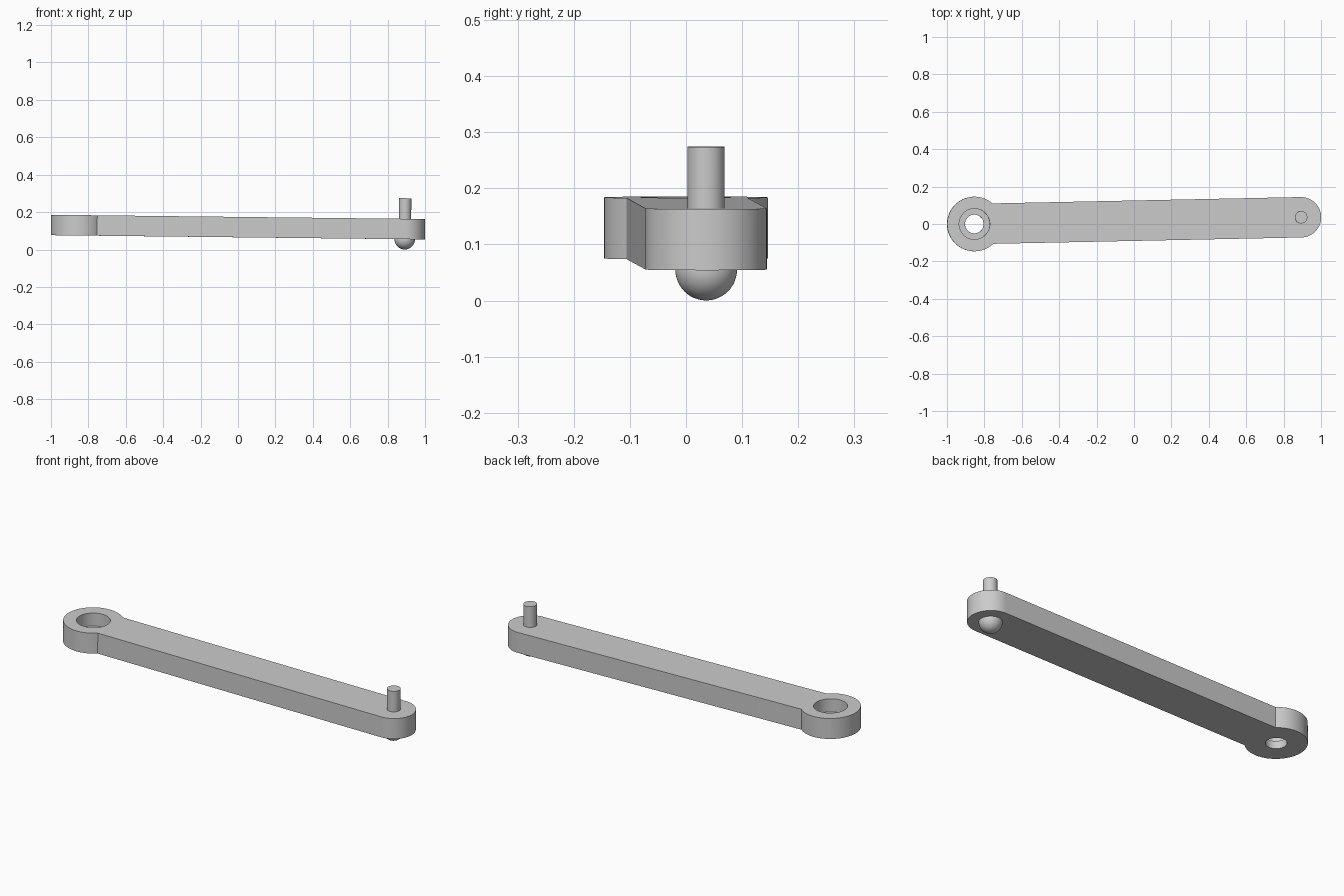
import bpy
import bmesh
from math import radians, asin, sin, cos, pi
from mathutils import Matrix

cube = bpy.data.objects.get("Cube")
if cube:
    bpy.data.objects.remove(cube)

THICK = 0.109        # plate thickness
HUB_R = 0.146        # round eye at the socket end
ARM_R = 0.108        # half width of the bar and radius of its tip
LENGTH = 1.746       # eye centre to pin centre

# The whole link leans slightly sideways and downward
PLACE = (Matrix.Translation((-0.854, 0, 0.075))
         @ Matrix.Rotation(0.0206, 4, 'Z') @ Matrix.Rotation(0.0113, 4, 'Y'))

grey = bpy.data.materials.new("plain grey")
grey.use_nodes = True
grey.diffuse_color = (0.6, 0.6, 0.6, 1)
grey.node_tree.nodes["Principled BSDF"].inputs["Base Color"].default_value = (0.6, 0.6, 0.6, 1)


def add_object(name, bm):
    bmesh.ops.recalc_face_normals(bm, faces=bm.faces[:])
    mesh = bpy.data.meshes.new(name)
    bm.to_mesh(mesh)
    bm.free()
    mesh.materials.append(grey)
    obj = bpy.data.objects.new(name, mesh)
    bpy.context.collection.objects.link(obj)
    obj.matrix_world = PLACE
    return obj


def cylinder(name, x, radius, bottom, top):
    bm = bmesh.new()
    bmesh.ops.create_cone(bm, cap_ends=True, segments=64, radius1=radius, radius2=radius,
                          depth=top - bottom,
                          matrix=Matrix.Translation((x, 0, (top + bottom) / 2)))
    return add_object(name, bm)


def arc(x, radius, start, end, steps):
    angles = [start + (end - start) * i / steps for i in range(steps + 1)]
    return [(x + radius * cos(a), radius * sin(a), 0) for a in angles]


def make_active(obj):
    bpy.ops.object.select_all(action='DESELECT')
    obj.select_set(True)
    bpy.context.view_layer.objects.active = obj


# Link arm: round eye and round-tipped bar in one outline
bm = bmesh.new()
meet = asin(ARM_R / HUB_R)
outline = arc(0, HUB_R, meet, 2 * pi - meet, 64) + arc(LENGTH, ARM_R, -pi / 2, pi / 2, 40)
face = bm.faces.new([bm.verts.new(p) for p in outline])
raised = bmesh.ops.extrude_face_region(bm, geom=[face])["geom"]
bmesh.ops.translate(bm, vec=(0, 0, THICK),
                    verts=[v for v in raised if isinstance(v, bmesh.types.BMVert)])
link_arm = add_object("link_arm", bm)

# Stepped socket through the eye
cutters = [cylinder("socket_cutter", 0, 0.082, 0.04, 0.2),
           cylinder("hole_cutter", 0, 0.05, -0.1, 0.2)]
make_active(link_arm)
for cutter in cutters:
    cutter.hide_render = True
    mod = link_arm.modifiers.new(cutter.name, 'BOOLEAN')
    mod.operation = 'DIFFERENCE'
    mod.solver = 'EXACT'
    mod.object = cutter
    bpy.ops.object.modifier_apply(modifier=mod.name)
for cutter in cutters:
    bpy.data.objects.remove(cutter)

# Upright pin at the far end
pin = cylinder("pin", LENGTH, 0.033, THICK - 0.01, THICK + 0.11)

# Half ball under the pin
bm = bmesh.new()
bmesh.ops.create_uvsphere(bm, u_segments=48, v_segments=24, radius=0.055,
                          matrix=Matrix.Translation((LENGTH, 0, 0)))
bmesh.ops.delete(bm, geom=[v for v in bm.verts if v.co.z > 0.01], context='VERTS')
half_ball = add_object("half_ball", bm)

for obj in (link_arm, pin, half_ball):
    make_active(obj)
    bpy.ops.object.shade_smooth_by_angle(angle=radians(30))
